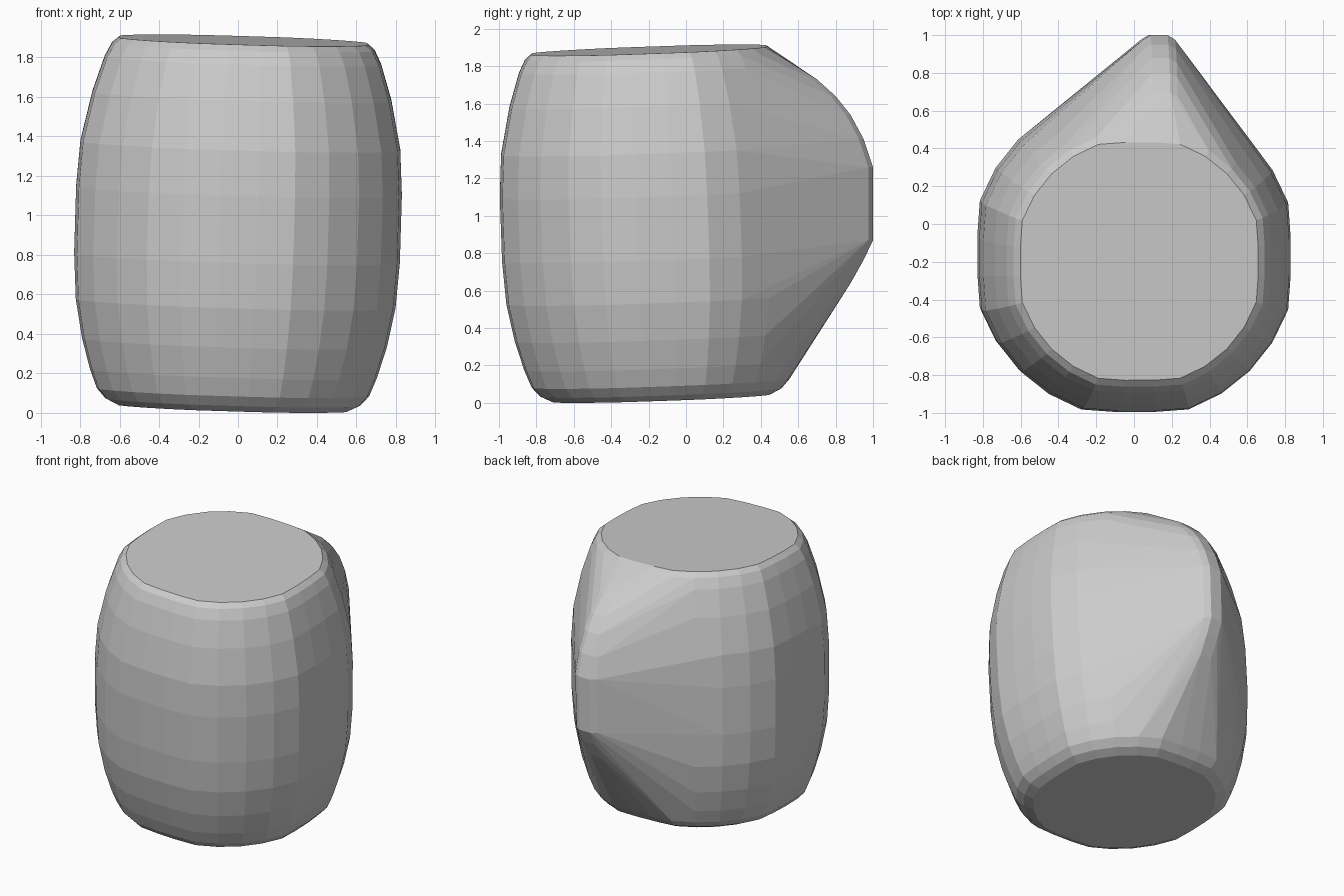
import bpy, bmesh
from math import cos, sin, pi, radians
from mathutils import Matrix, Vector

if "Cube" in bpy.data.objects:
    bpy.data.objects.remove(bpy.data.objects["Cube"])

bm = bmesh.new()

# Barrel rings (height from centre, half width), leaning slightly
profile = [(-.93, .585), (-.9, .645), (-.85, .69), (-.755, .727), (-.6, .772),
           (-.4, .81), (-.17, .825), (.17, .825), (.4, .81), (.65, .757),
           (.83, .70), (.9, .665), (.93, .63)]
lean = (Matrix.Translation((0, -.165, .957))
        @ Matrix.Rotation(.035, 4, 'X') @ Matrix.Rotation(.03, 4, 'Y'))
SIDES = 28
for z, w in profile:
    r = w * 1.042
    for i in range(SIDES):
        a = 2 * pi * (i + .5) / SIDES
        # flattened slightly on the four sides
        x = max(-w, min(w, r * cos(a)))
        y = max(-w, min(w, r * sin(a)))
        p = lean @ Vector((x, y, z))
        p.z = max(p.z, 0)
        bm.verts.new(p)

# Rounded ridge at the back: (y, z) outline with a bevelled edge
ridge = [(.48, 1.87), (.70, 1.73), (.80, 1.64), (.88, 1.54), (.95, 1.41),
         (1.0, 1.26), (1.0, .87), (.95, .765), (.88, .64)]
for y, z in ridge:
    cx = .125 + .03 * (z - 1)
    for dx, dy in ((-.045, 0), (.045, 0), (-.085, -.025), (.085, -.025)):
        bm.verts.new((cx + dx, y + dy, z))

# Wrap everything in one convex shell and merge coplanar facets
res = bmesh.ops.convex_hull(bm, input=bm.verts[:])
loose = [v for v in bm.verts if not v.link_faces]
bmesh.ops.delete(bm, geom=loose, context='VERTS')
bmesh.ops.dissolve_limit(bm, angle_limit=radians(1.5), verts=bm.verts[:], edges=bm.edges[:])
bmesh.ops.recalc_face_normals(bm, faces=bm.faces[:])

mesh = bpy.data.meshes.new("barrel_shell")
bm.to_mesh(mesh)
bm.free()
obj = bpy.data.objects.new("barrel_shell", mesh)
bpy.context.collection.objects.link(obj)
